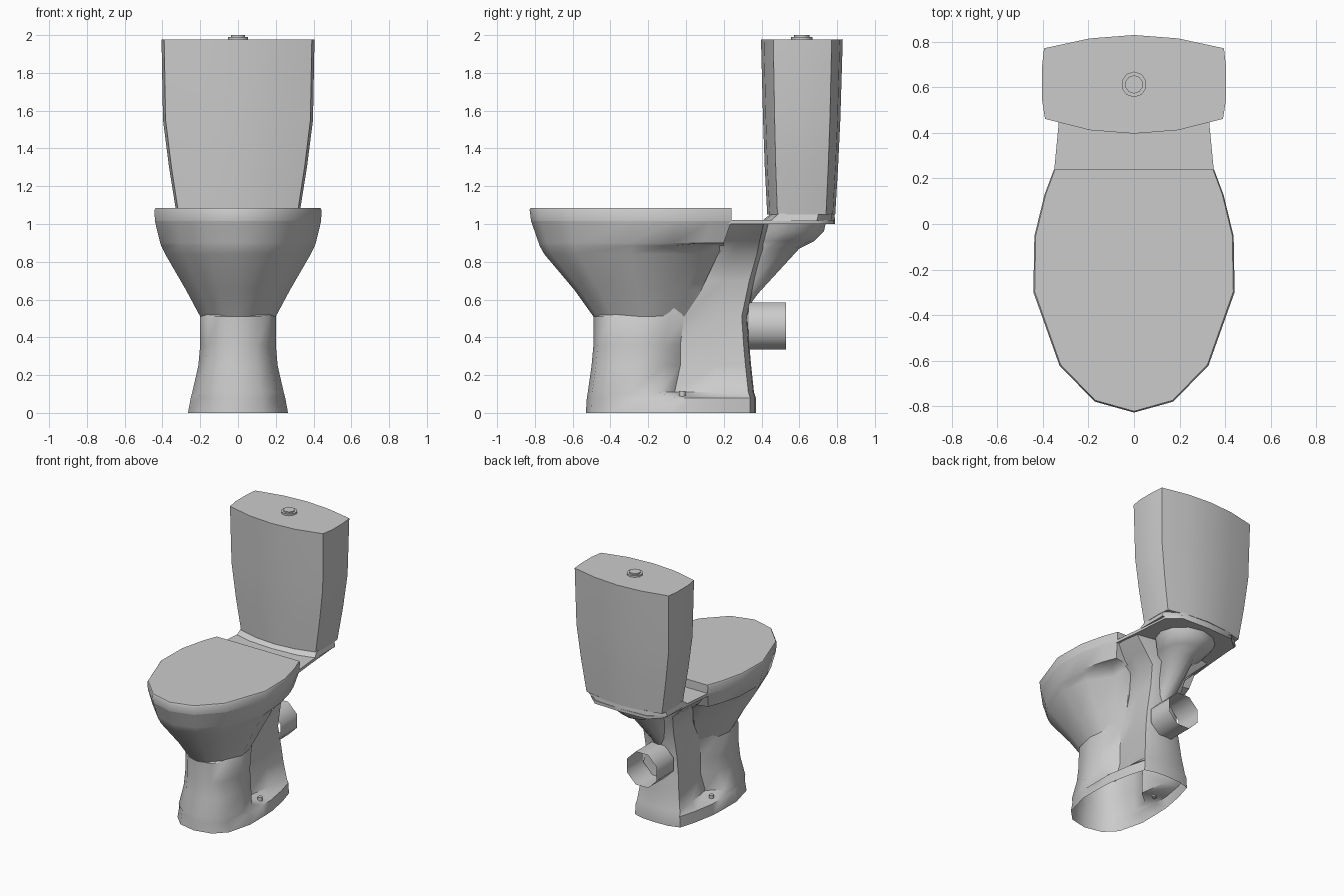
import bpy, bmesh, math

if "Cube" in bpy.data.objects:
    bpy.data.objects.remove(bpy.data.objects["Cube"])


def loft(name, rings, bottom=True, top=True):
    """Skin half outlines (z, [(x, y)...]) running front to back, mirrored in x."""
    bm = bmesh.new()
    loops = []
    for z, half in rings:
        full = list(half) + [(-x, y) for x, y in reversed(half[1:-1])]
        loops.append([bm.verts.new((x, y, z)) for x, y in full])
    n = len(loops[0])
    for a, b in zip(loops, loops[1:]):
        for i in range(n):
            j = (i + 1) % n
            bm.faces.new((a[i], a[j], b[j], b[i]))
    if bottom:
        bm.faces.new(loops[0][::-1])
    if top:
        bm.faces.new(loops[-1])
    me = bpy.data.meshes.new(name)
    bm.to_mesh(me)
    bm.free()
    ob = bpy.data.objects.new(name, me)
    bpy.context.collection.objects.link(ob)
    smooth(ob)


def smooth(ob):
    bpy.ops.object.select_all(action='DESELECT')
    ob.select_set(True)
    bpy.context.view_layer.objects.active = ob
    bpy.ops.object.shade_smooth_by_angle(angle=math.radians(47))


def cylinder(name, r, depth, loc, n=10, rot=(0, 0, 0), fill='NGON'):
    bpy.ops.mesh.primitive_cylinder_add(vertices=n, radius=r, depth=depth, location=loc,
                                        rotation=rot, end_fill_type=fill)
    bpy.context.object.name = name
    smooth(bpy.context.object)


def fit(shape, hw, yf, yb):
    """Fit a unit outline (x 0..1, y 0..1) to a half width and y range."""
    return [(x * hw, yf + y * (yb - yf)) for x, y in shape]


# Bowl and seat lid share one outline; the bowl narrows at the rear
OVAL = [(0, 0), (.39, .045), (.74, .193), (1, .495), (.99, .725), (.89, .895), (.795, 1), (0, 1)]


def bowl_ring(z, hw, yf, yb, taper=1):
    narrow = [1, 1, 1, 1, .75 + taper / 4, taper, taper ** 1.5, 1]
    return z, [(x * k, y) for k, (x, y) in zip(narrow, fit(OVAL, hw, yf, yb))]


rim = bowl_ring(1.015, .44, -.82, .24)
loft("seat_lid", [rim, bowl_ring(1.075, .442, -.828, .24), bowl_ring(1.085, .436, -.822, .24)])
loft("bowl", [bowl_ring(.51, .2, -.49, .02, .7), bowl_ring(.65, .275, -.59, .08, .7),
              bowl_ring(.84, .385, -.75, .17, .7), bowl_ring(.885, .407, -.775, .2, .75),
              bowl_ring(.9, .412, -.78, .2), rim])


# Pedestal: rounded front, pinched waist and rear column, open underneath
def pedestal_ring(z, hw, front, waist_x, waist_y, rear_x, back):
    nose = [(0, 0), (.5, .05), (.82, .2), (1, .53)]
    side = [(.8 * hw + .2 * waist_x, front + .82 * (waist_y - front)), (waist_x, waist_y),
            (.51 * (waist_x + rear_x), (waist_y + back) / 2)]
    tail = [(rear_x, back - .03), (rear_x * .55, back - .005), (0, back)]
    return z, fit(nose, hw, front, waist_y) + side + tail


loft("pedestal", [pedestal_ring(*r) for r in (
    (0, .265, -.53, .26, .04, .19, .37),
    (.08, .25, -.525, .25, .04, .185, .37),
    (.11, .242, -.52, .12, -.06, .18, .36),
    (.25, .21, -.5, .1, -.03, .16, .345),
    (.36, .2, -.49, .1, -.03, .15, .335),
    (.51, .2, -.49, .11, -.01, .13, .325),
    (.7, .1, -.2, .13, .04, .13, .365),
    (.84, .12, -.2, .18, .09, .15, .405),
    (.91, .15, -.2, .26, .13, .22, .42),
    (1, .2, -.2, .335, .15, .315, .44))], bottom=False)

# Deck carrying the tank, with a raised pad
deck = [(0, .12), (.36, .13), (.35, .24), (.33, .45), (.31, .7), (.22, .78), (0, .79)]
loft("deck", [(1.0, deck), (1.022, deck)])
pad = [(0, 0), (.6, .03), (1, .12), (1, .75), (.65, .96), (0, 1)]
loft("tank_pad", [(1.015, fit(pad, .33, .4, .79)), (1.055, fit(pad, .32, .45, .785))])

# Flush channel under the deck, running down to the rear of the column
arc = [(math.sin(math.pi * i / 6), .5 - .5 * math.cos(math.pi * i / 6)) for i in range(7)]
loft("flush_channel", [(z, fit(arc, hw, f, b)) for z, hw, f, b in (
    (.56, .05, .2, .33), (.63, .065, .22, .38), (.87, .1, .28, .6),
    (.91, .16, .33, .68), (.96, .2, .35, .73), (1.005, .22, .36, .74))])

# Tank
tank = [(0, 0), (.48, .035), (.965, .15), (1, .36), (1, .66), (.975, .865), (.48, .965), (0, 1)]
loft("tank", [(z, fit(tank, hw, f, b)) for z, hw, f, b in (
    (1.05, .325, .43, .79), (1.3, .365, .417, .805), (1.55, .397, .408, .817),
    (1.978, .405, .397, .83))])

# Flush button
for name, r, z in (("button_ring", .056, 1.984), ("button", .04, 1.993)):
    cylinder(name, r, .014, (0, .613, z))

# Waste pipe, open at the end
cylinder("waste_pipe", .135, .2, (0, .43, .46), 8, (math.pi / 2, math.pi / 8, 0), 'NOTHING')

# Floor bolts on the ledges
for side, s in (("right", 1), ("left", -1)):
    cylinder(f"bolt_{side}", .018, .03, (s * .2, -.02, .1), 8)
